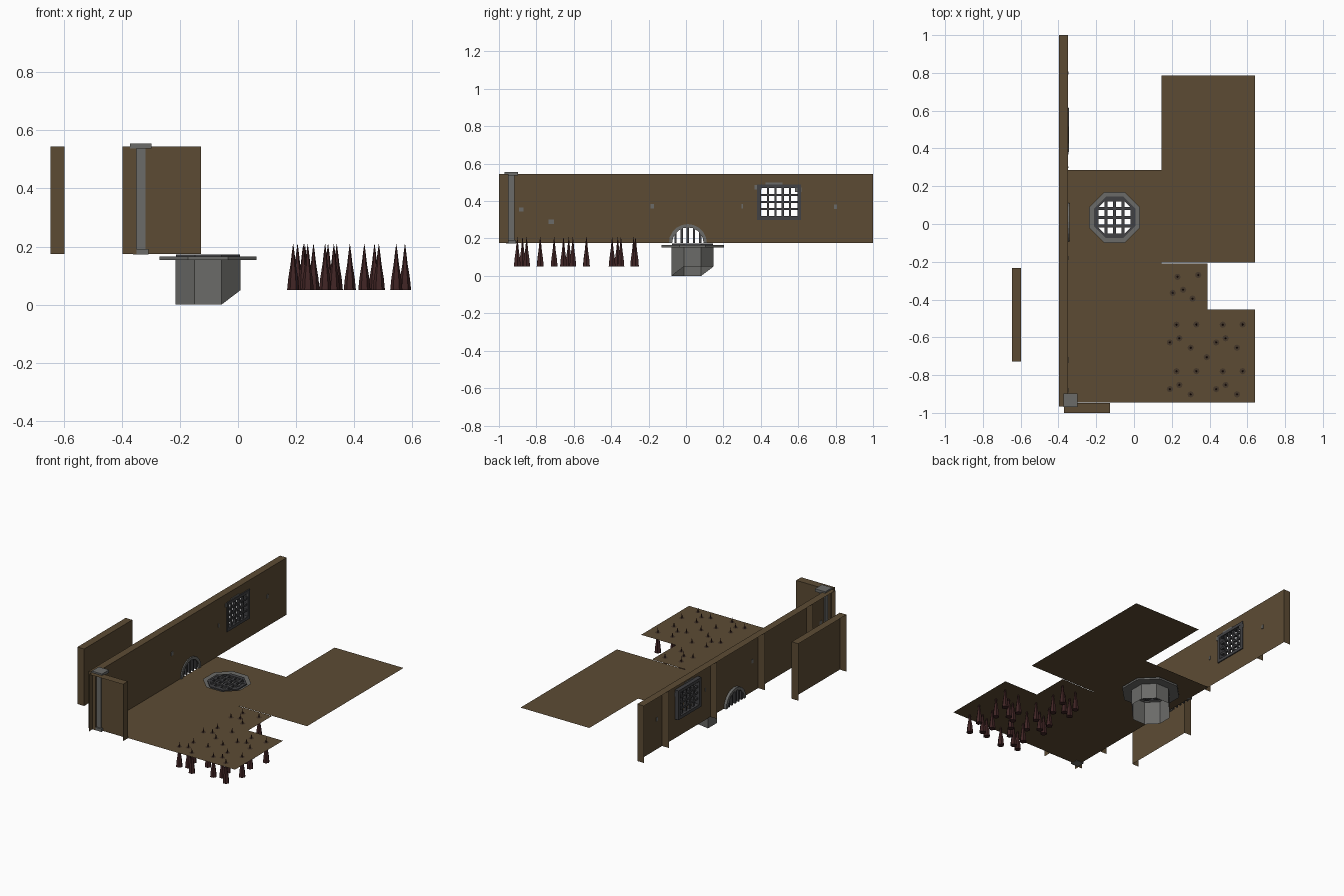
import bpy, bmesh, math
from mathutils import Vector

if "Cube" in bpy.data.objects:
    bpy.data.objects.remove(bpy.data.objects["Cube"])


def material(name, rgb):
    m = bpy.data.materials.new(name)
    m.diffuse_color = (*rgb, 1)
    m.use_nodes = True
    m.node_tree.nodes["Principled BSDF"].inputs["Base Color"].default_value = m.diffuse_color
    return m


BROWN = material("earth_brown", (0.108, 0.071, 0.034))
STONE = material("stone_grey", (0.147, 0.147, 0.14))
IRON = material("dark_iron", (0.052, 0.052, 0.056))
RUST = material("dark_red_spike", (0.052, 0.018, 0.018))
RIM = material("spike_hole_brown", (0.062, 0.04, 0.024))


def finish(name, bm, mat):
    me = bpy.data.meshes.new(name)
    bm.to_mesh(me)
    bm.free()
    me.materials.append(mat)
    ob = bpy.data.objects.new(name, me)
    bpy.context.collection.objects.link(ob)
    return ob


def plate(name, loops, axis, at, mat, thick=0):
    """Flat sheet with holes, facing +axis; optional thickness centred on it."""
    bm = bmesh.new()
    edges = []
    for loop in loops:
        vs = [bm.verts.new((at, a, b) if axis == "x" else
                           (a, at, b) if axis == "y" else (a, b, at)) for a, b in loop]
        edges += [bm.edges.new((vs[i - 1], vs[i])) for i in range(len(vs))]
    bmesh.ops.triangle_fill(bm, edges=edges, use_beauty=True, use_dissolve=False)
    want = Vector([float(axis == c) for c in "xyz"])
    for f in bm.faces:
        f.normal_update()
        if f.normal.dot(want) < 0:
            f.normal_flip()
    ob = finish(name, bm, mat)
    if thick:
        mod = ob.modifiers.new("thickness", "SOLIDIFY")
        mod.thickness, mod.offset = thick, 0
    return ob


def boxes(name, spans, mat):
    """Several boxes in one object, each (x0,x1,y0,y1,z0,z1)."""
    bm = bmesh.new()
    for x0, x1, y0, y1, z0, z1 in spans:
        vs = bmesh.ops.create_cube(bm, size=1)["verts"]
        for v in vs:
            v.co = ((x0 + x1) / 2 + v.co.x * (x1 - x0), (y0 + y1) / 2 + v.co.y * (y1 - y0),
                    (z0 + z1) / 2 + v.co.z * (z1 - z0))
    return finish(name, bm, mat)


def rect(a0, a1, b0, b1):
    return [(a0, b0), (a1, b0), (a1, b1), (a0, b1)]


def octagon(cx, cy, apothem):
    r = apothem / math.cos(math.pi / 8)
    return [(cx + r * math.cos((k + .5) * math.pi / 4),
             cy + r * math.sin((k + .5) * math.pi / 4)) for k in range(8)]


def arc(cy, cz, r, n=10):
    return [(cy + r * math.cos(math.pi * k / n), cz + r * math.sin(math.pi * k / n))
            for k in range(n + 1)]


FLOOR, TOP = 0.175, 0.545
DX, DY = -0.103, 0.035          # drain centre
AY, AR = 0.01, 0.085            # arch centre and radius

# Floors
plate("main_floor", [rect(-.35, .145, -.945, .285), octagon(DX, DY, .132)], "z", FLOOR, BROWN)
plate("side_floor", [rect(.145, .64, -.205, .785)], "z", FLOOR, BROWN)
plate("spike_floor", [[(.145, -.945), (.64, -.945), (.64, -.453), (.39, -.453),
                       (.39, -.208), (.145, -.208)]], "z", FLOOR, BROWN)

# Walls are shells: inner face, top strip and end ribs, open at the back
def shell_ribs(name, x0, x1, ys):
    plate(name + "_top", [rect(x0, x1, ys[0], ys[-1])], "z", TOP, BROWN)
    for y in ys:
        plate(name + "_rib", [rect(x0, x1, FLOOR, TOP)], "y", y, BROWN)


outline = [(-.965, FLOOR), (-.965, TOP), (1, TOP), (1, FLOOR)] + arc(AY, FLOOR, AR)
plate("long_wall", [outline, rect(.395, .6, .315, .475)], "x", -.35, BROWN)
shell_ribs("long_wall", -.398, -.35, [-.965, -.735, -.24, .25, .745, 1])

plate("detached_wall", [rect(-.727, -.232, FLOOR, TOP)], "x", -.597, BROWN)
shell_ribs("detached_wall", -.645, -.597, [-.727, -.232])

plate("corner_wall", [rect(-.37, -.128, FLOOR, TOP)], "y", -.948, BROWN)
plate("corner_wall_top", [rect(-.37, -.128, -1, -.948)], "z", TOP, BROWN)
for x in (-.37, -.128):
    plate("corner_wall_rib", [rect(-1, -.948, FLOOR, TOP)], "x", x, BROWN)

# Corner pillar with base and cap
boxes("corner_pillar", [(-.355, -.318, -.953, -.918, FLOOR, TOP),
                        (-.362, -.308, -.962, -.908, FLOOR - .002, .192),
                        (-.372, -.298, -.97, -.898, TOP - .008, .555)], STONE)

# Barred window
plate("window_frame", [rect(.38, .615, .3, .49), rect(.4, .595, .32, .47)], "x", -.36, IRON, .034)
bars = [(-.365, -.35, .4 + .195 * k / 5 - .006, .4 + .195 * k / 5 + .006, .31, .48)
        for k in range(1, 5)]
bars += [(-.367, -.352, .39, .605, .32 + .15 * k / 4 - .006, .32 + .15 * k / 4 + .006)
         for k in range(1, 4)]
boxes("window_bars", bars, IRON)

# Exposed stones in the plaster
stones = [(-.88, .355, .012), (-.72, .29, .015), (-.18, .372, .01), (.3, .372, .004),
          (.8, .37, .008), (.385, .475, .018), (.47, .487, .045), (.6, .46, .018)]
boxes("wall_stones", [(-.352, -.346, y - w, y + w, z - .012, z + .012)
                      for y, z, w in stones], STONE)

# Arched wall drain
plate("arch_rim", [arc(AY, FLOOR, .102) + arc(AY, FLOOR, .084)[::-1]], "x", -.355, STONE, .025)
boxes("arch_bars", [(-.365, -.35, AY + o - .006, AY + o + .006, FLOOR,
                     FLOOR + math.sqrt(.088 ** 2 - o * o))
                    for o in (-.066, -.033, 0, .033, .066)], IRON)

# Floor drain: collar, grate and open pipe with a cut-away lower edge
plate("drain_collar", [octagon(DX, DY, .167), octagon(DX, DY, .105)], "z", .159, STONE, .012)
plate("drain_grate_frame", [octagon(DX, DY, .11), octagon(DX, DY, .098)], "z", .166, IRON, .012)
grate = []
for k in range(-2, 3):
    o = k * .046
    h = min(.104, .104 * math.sqrt(2) - abs(o))
    grate.append((DX + o - .008, DX + o + .008, DY - h, DY + h, .158, .17))
    grate.append((DX - h, DX + h, DY + o - .008, DY + o + .008, .16, .172))
boxes("drain_grate", grate, IRON)

bm = bmesh.new()
ring = octagon(DX, DY, .112)
upper = [bm.verts.new((x, y, .156)) for x, y in ring]
lower = [bm.verts.new((x, y, .05 if k in (7, 0, 1, 2) else 0)) for k, (x, y) in enumerate(ring)]
for k in range(8):
    bm.faces.new((lower[k - 1], lower[k], upper[k], upper[k - 1]))
finish("drain_pipe", bm, STONE)

# Spikes: the same five-spike cluster repeated on each small tile
cluster = [(.085, .172), (.19, .173), (.1, .1), (.05, .078), (.16, .05)]
spots = [(.23, -.28), (.34, -.27), (.26, -.348), (.205, -.365), (.31, -.395), (.385, -.705)]
spots += [(.14 + i * .245 + x, -.952 + j * .247 + y)
          for i in range(2) for j in range(2) for x, y in cluster]
profile = [(.05, .021), (.09, .017), (.14, .009), (.175, .005), (.208, .0006)]
spikes, rims = bmesh.new(), bmesh.new()
for sx, sy in spots:
    rows = [[spikes.verts.new((sx + r * math.cos(a * math.pi / 3), sy + r * math.sin(a * math.pi / 3), z))
             for a in range(6)] for z, r in profile]
    for lo, hi in zip(rows, rows[1:]):
        for a in range(6):
            spikes.faces.new((lo[a - 1], lo[a], hi[a], hi[a - 1]))
    spikes.faces.new(rows[0][::-1])
    spikes.faces.new(rows[-1])
    disc = bmesh.ops.create_circle(rims, cap_ends=True, radius=.017, segments=8)["verts"]
    bmesh.ops.translate(rims, verts=disc, vec=(sx, sy, FLOOR + .002))
finish("spikes", spikes, RUST)
finish("spike_hole_rims", rims, RIM)
